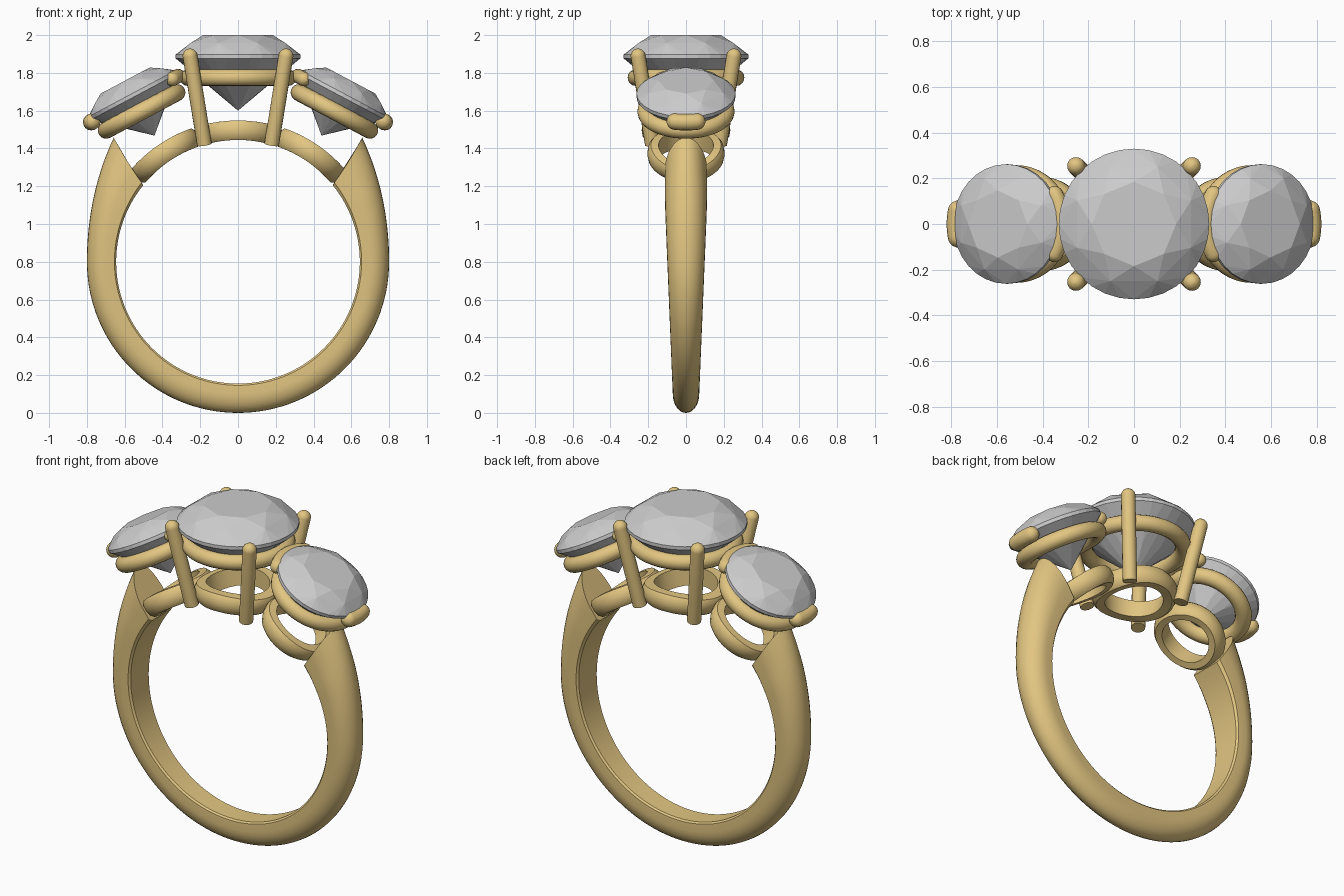
import bpy, bmesh
from math import sin, cos, pi, radians
from mathutils import Matrix, Vector

if "Cube" in bpy.data.objects:
    bpy.data.objects.remove(bpy.data.objects["Cube"])

gold = bpy.data.materials.new("gold")
gold.diffuse_color = (0.76, 0.56, 0.22, 1)
gold.use_nodes = True
gold.node_tree.nodes["Principled BSDF"].inputs["Base Color"].default_value = gold.diffuse_color
CZ, RI = 0.80, 0.645          # finger hole centre height and radius


def finish(ob, smooth=True, metal=True):
    if metal:
        ob.data.materials.append(gold)
    bpy.ops.object.select_all(action='DESELECT')
    ob.select_set(True)
    bpy.context.view_layer.objects.active = ob
    if smooth:
        bpy.ops.object.shade_smooth_by_angle(angle=radians(35))
    return ob


def from_bm(name, bm, **kw):
    bmesh.ops.recalc_face_normals(bm, faces=bm.faces)
    me = bpy.data.meshes.new(name)
    bm.to_mesh(me)
    bm.free()
    ob = bpy.data.objects.new(name, me)
    bpy.context.collection.objects.link(ob)
    return finish(ob, **kw)


def loft(name, rings, closed):
    """Skin a list of closed sections, either looped or end-capped."""
    bm = bmesh.new()
    vs = [[bm.verts.new(p) for p in ring] for ring in rings]
    n, m = len(vs), len(vs[0])
    for i in range(n if closed else n - 1):
        a, b = vs[i], vs[(i + 1) % n]
        for j in range(m):
            k = (j + 1) % m
            bm.faces.new((a[j], a[k], b[k], b[j]))
    if not closed:
        bm.faces.new(vs[0])
        bm.faces.new(vs[-1])
    return from_bm(name, bm)


def rod(name, pts, r, round_start=True):
    """Round-ended rod along a path."""
    pts = [Vector(p) for p in pts]
    caps = [radians(a) for a in (88, 70, 50, 30, 15)]
    d0, d1 = (pts[0] - pts[1]).normalized(), (pts[-1] - pts[-2]).normalized()
    path = [(p, 1) for p in pts]
    if round_start:
        path = [(pts[0] + d0 * r * sin(a), cos(a)) for a in caps] + path
    path += [(pts[-1] + d1 * r * sin(a), cos(a)) for a in reversed(caps)]
    cu = bpy.data.curves.new(name, 'CURVE')
    cu.dimensions = '3D'
    cu.bevel_depth, cu.bevel_resolution, cu.use_fill_caps = r, 6, True
    sp = cu.splines.new('POLY')
    sp.points.add(len(path) - 1)
    for q, (p, k) in zip(sp.points, path):
        q.co, q.radius = (*p, 1), k
    ob = bpy.data.objects.new(name, cu)
    bpy.context.collection.objects.link(ob)
    bpy.ops.object.select_all(action='DESELECT')
    ob.select_set(True)
    bpy.context.view_layer.objects.active = ob
    bpy.ops.object.convert(target='MESH')
    return finish(bpy.context.object)


def gem(name, R, crown, depth, mat):
    """Round brilliant: convex hull of table, crown, girdle and pavilion points."""
    bm = bmesh.new()
    def ring(n, r, z, off=0):
        for i in range(n):
            a = 2 * pi * (i + off) / n
            bm.verts.new((r * cos(a), r * sin(a), z))
    ring(8, R * 0.56, crown)
    ring(8, R * 0.82, crown * 0.64, 0.5)
    ring(32, R, 0.012)
    ring(32, R, -0.008)
    ring(8, R * 0.45, -depth * 0.58, 0.5)
    bm.verts.new((0, 0, -depth))
    bmesh.ops.convex_hull(bm, input=bm.verts)
    bmesh.ops.dissolve_limit(bm, angle_limit=radians(1), verts=bm.verts, edges=bm.edges)
    bm.transform(mat)
    return from_bm(name, bm, smooth=False, metal=False)


def seat(name, R, r, mat):
    rings = [[mat @ Vector(((R + r * cos(v)) * cos(u), (R + r * cos(v)) * sin(u), r * sin(v)))
              for v in (2 * pi * j / 16 for j in range(16))]
             for u in (2 * pi * i / 64 for i in range(64))]
    return loft(name, rings, True)


def bent_ring(name, centre, ro, ri):
    """Flat gallery ring wrapped around the finger hole."""
    sec = [(ri, RI), (ro - 0.02, RI), (ro - 0.006, RI + 0.018), (ro, RI + 0.05),
           (ro - 0.006, RI + 0.085), (ro - 0.02, RI + 0.103), (ri, RI + 0.103)]
    rings = []
    for i in range(64):
        u = 2 * pi * i / 64
        rings.append([(h * sin(centre + p * cos(u) / 0.7), p * sin(u),
                       CZ + h * cos(centre + p * cos(u) / 0.7)) for p, h in sec])
    return loft(name, rings, True)


# Shank: D section, tapering and thickening towards the shoulders
prof = [(0.06, -0.97), (0, -0.85), (0, 0.85), (0.06, 0.97)]
prof += [(0.36 + 0.64 * sin(pi * i / 14), cos(pi * i / 14)) for i in range(15)]
sections = []
for i in range(97):
    s = -1 + 2 * i / 96
    sec = []
    for t, y in prof:
        a = s * radians(129 + 6 * t)
        rise = max(0, abs(a) - pi / 2) / (pi / 4)
        r = RI + t * (0.155 + 0.13 * rise ** 2)
        w = 0.07 + 0.042 * min(1, (1 - cos(a)) / 1.45)
        sec.append((r * sin(a), w * y, CZ - r * cos(a)))
    sections.append(sec)
loft("shank", sections, False)

# Gallery rings beneath each stone
bent_ring("centre_gallery_ring", 0, 0.235, 0.165)
for s, side in ((1, "right"), (-1, "left")):
    bent_ring(side + "_gallery_ring", s * 0.60, 0.205, 0.145)

# Centre stone, seat and four prongs
gem("centre_stone", 0.33, 0.115, 0.285, Matrix.Translation((0, 0, 1.885)))
seat("centre_seat", 0.265, 0.044, Matrix.Translation((0, 0, 1.775)))
for sx in (1, -1):
    for sy in (1, -1):
        rod("centre_prong", [(sx * 0.178, sy * 0.178, 1.42), (sx * 0.254, sy * 0.254, 1.89)],
            0.039, round_start=False)

# Tilted side stones, seats and grip bars
for s, side in ((1, "right"), (-1, "left")):
    m = Matrix.Translation((s * 0.555, 0, 1.68)) @ Matrix.Rotation(s * radians(28), 4, 'Y')
    gem(side + "_stone", 0.262, 0.09, 0.24, m)
    seat(side + "_seat", 0.212, 0.045, m @ Matrix.Translation((0, 0, -0.095)))
    for part, sign, R, span, r in (("outer", 1, 0.262, 13, 0.044), ("inner", -1, 0.258, 30, 0.038)):
        arc = [radians(span) * (k / 6 - 1) for k in range(13)]
        rod(f"{side}_{part}_grip",
            [m @ Vector((s * sign * R * cos(a), R * sin(a), -0.02)) for a in arc], r)
